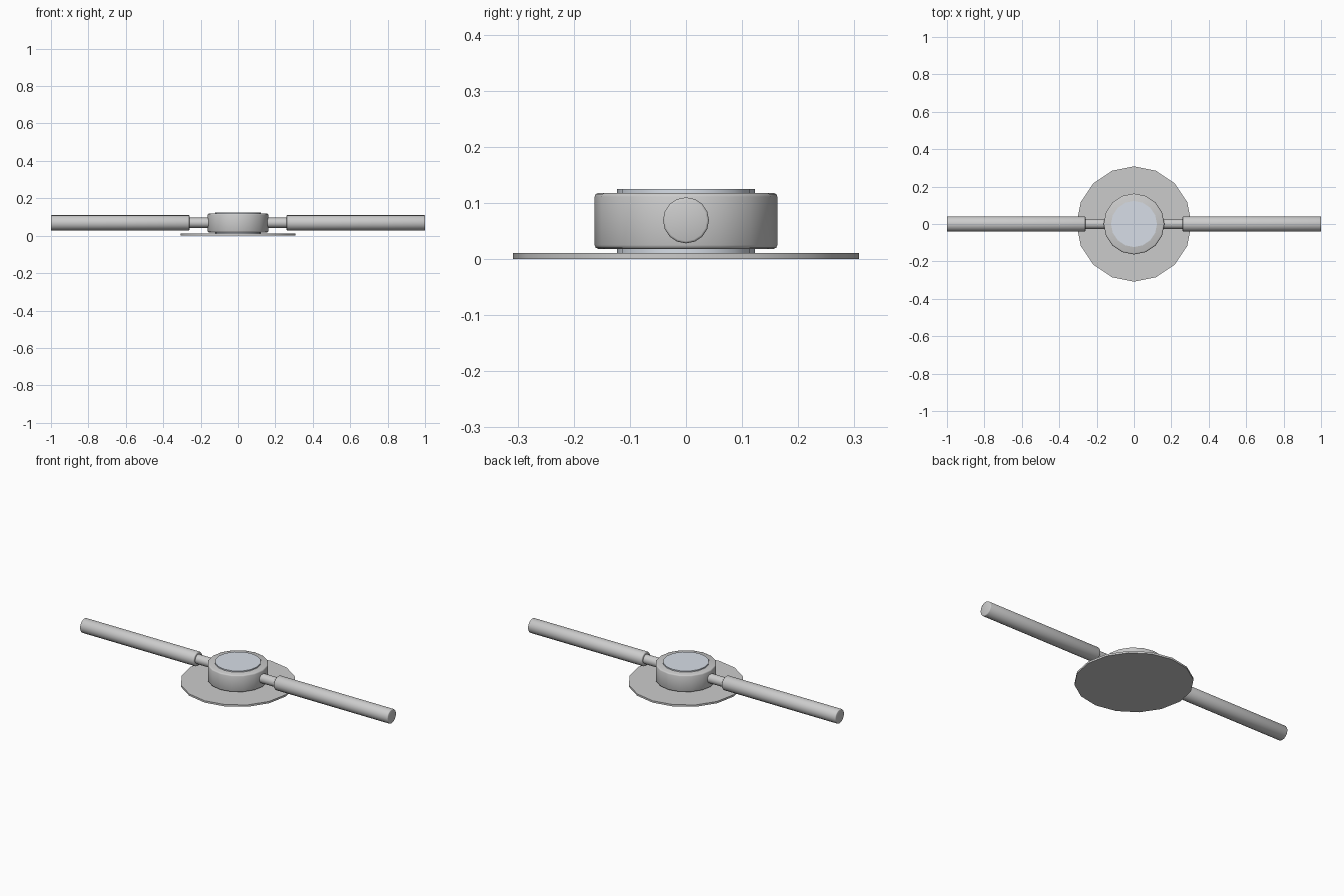
import bpy, bmesh
from math import radians
from mathutils import Matrix, Vector

if "Cube" in bpy.data.objects:
    bpy.data.objects.remove(bpy.data.objects["Cube"])

SIDES = 16
ARM_Z = 0.069


def rod(name, radius, start, end, axis="Z", z=0.0, bevel=0.0, mirror=False):
    """Capped cylinder from start to end along an axis, with optional rounded rims."""
    bm = bmesh.new()
    mid = (start + end) / 2
    if axis == "Z":
        matrix = Matrix.Translation((0, 0, mid))
    else:
        matrix = Matrix.Translation((mid, 0, z)) @ Matrix.Rotation(radians(90), 4, "Y")
    bmesh.ops.create_cone(bm, cap_ends=True, segments=SIDES, radius1=radius,
                          radius2=radius, depth=end - start, matrix=matrix)
    if bevel:
        rims = [e for e in bm.edges if e.calc_face_angle() > radians(60)]
        bmesh.ops.bevel(bm, geom=rims, offset=bevel, segments=2, profile=0.5,
                        affect="EDGES")
    mesh = bpy.data.meshes.new(name)
    bm.to_mesh(mesh)
    bm.free()
    mesh.shade_smooth()
    mesh.set_sharp_from_angle(angle=radians(50))
    obj = bpy.data.objects.new(name, mesh)
    bpy.context.collection.objects.link(obj)
    if mirror:
        obj.modifiers.new("mirror", "MIRROR").use_mirror_merge = False
    return obj


# Thin base disc
rod("base_disc", 0.308, 0.0, 0.011)

# Hub housing with rounded rims
rod("hub_ring", 0.163, 0.018, 0.118, bevel=0.007)

# Pale core running through the hub
core = rod("hub_core", 0.123, 0.008, 0.125)
pale = bpy.data.materials.new("pale_blue_grey")
pale.diffuse_color = (0.68, 0.73, 0.8, 1.0)
pale.use_nodes = True
pale.node_tree.nodes["Principled BSDF"].inputs["Base Color"].default_value = pale.diffuse_color
core.data.materials.append(pale)

# Arms: slim connecting pins and thick bars, mirrored left and right
rod("arm_pin", 0.027, 0.12, 0.28, axis="X", z=ARM_Z, mirror=True)
rod("arm_bar", 0.041, 0.26, 1.0, axis="X", z=ARM_Z, bevel=0.004, mirror=True)
